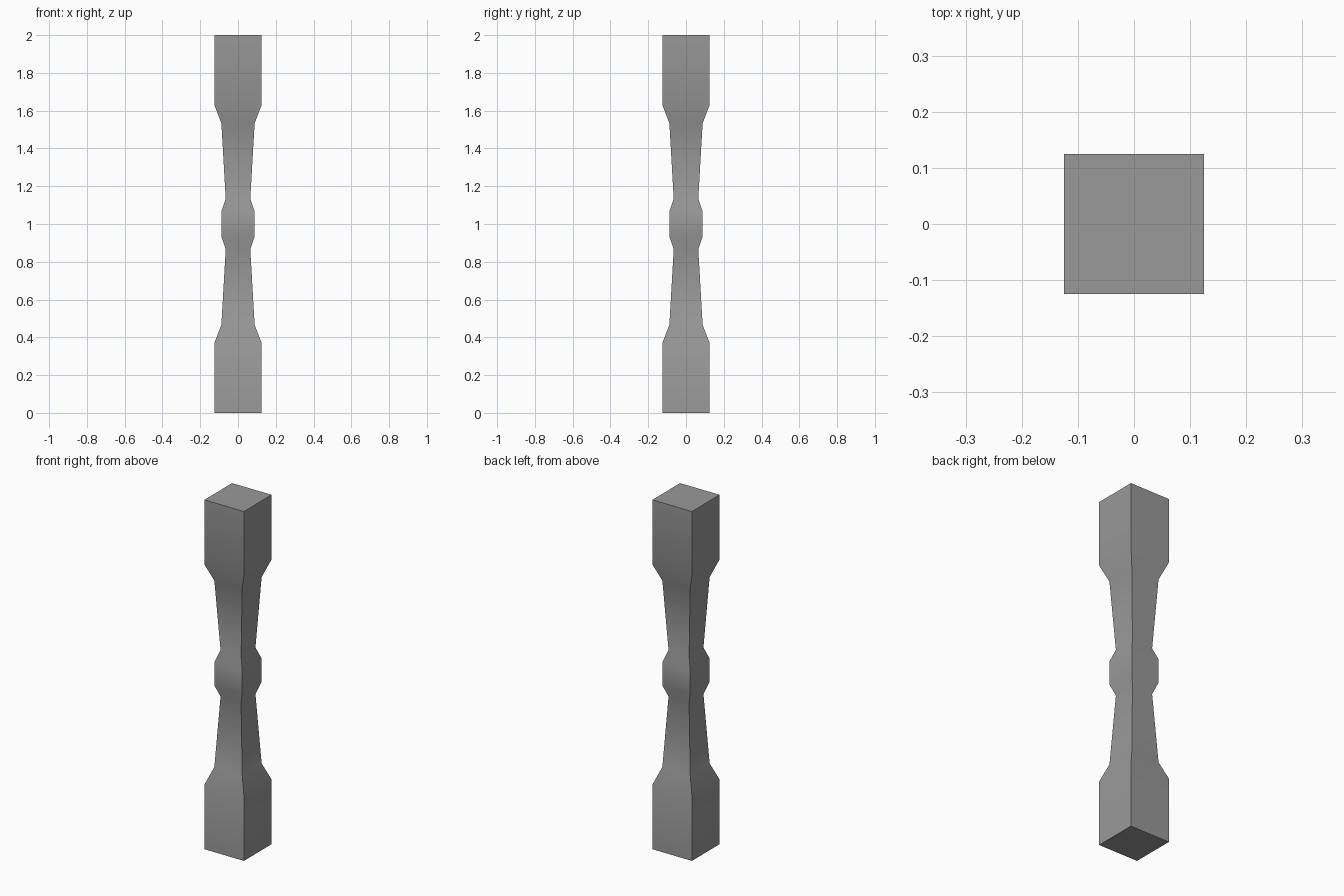
import bpy
import bmesh
from math import radians

cube = bpy.data.objects.get("Cube")
if cube:
    bpy.data.objects.remove(cube, do_unlink=True)

# Stone grey material
grey = bpy.data.materials.new("stone_grey")
grey.use_nodes = True
color = (0.32, 0.32, 0.32, 1)
grey.diffuse_color = color
grey.node_tree.nodes["Principled BSDF"].inputs["Base Color"].default_value = color

# Lower half profile as (half width, height), mirrored about mid height
lower = [(0.125, 0), (0.125, 0.37), (0.088, 0.467), (0.065, 0.867), (0.088, 0.933)]
profile = lower + [(w, 2 - z) for w, z in reversed(lower)]
corners = [(-1, -1), (1, -1), (1, 1), (-1, 1)]

# Square baluster lofted through the profile
bm = bmesh.new()
rings = [[bm.verts.new((x * w, y * w, z)) for x, y in corners] for w, z in profile]
for low, high in zip(rings, rings[1:]):
    for i in range(4):
        j = (i + 1) % 4
        bm.faces.new((low[i], low[j], high[j], high[i]))
bm.faces.new(rings[0][::-1])
bm.faces.new(rings[-1])

mesh = bpy.data.meshes.new("baluster")
bm.to_mesh(mesh)
bm.free()
mesh.materials.append(grey)
baluster = bpy.data.objects.new("baluster", mesh)
bpy.context.collection.objects.link(baluster)

# Soft profile transitions, sharp square corners
bpy.ops.object.select_all(action="DESELECT")
baluster.select_set(True)
bpy.context.view_layer.objects.active = baluster
bpy.ops.object.shade_smooth_by_angle(angle=radians(40))
